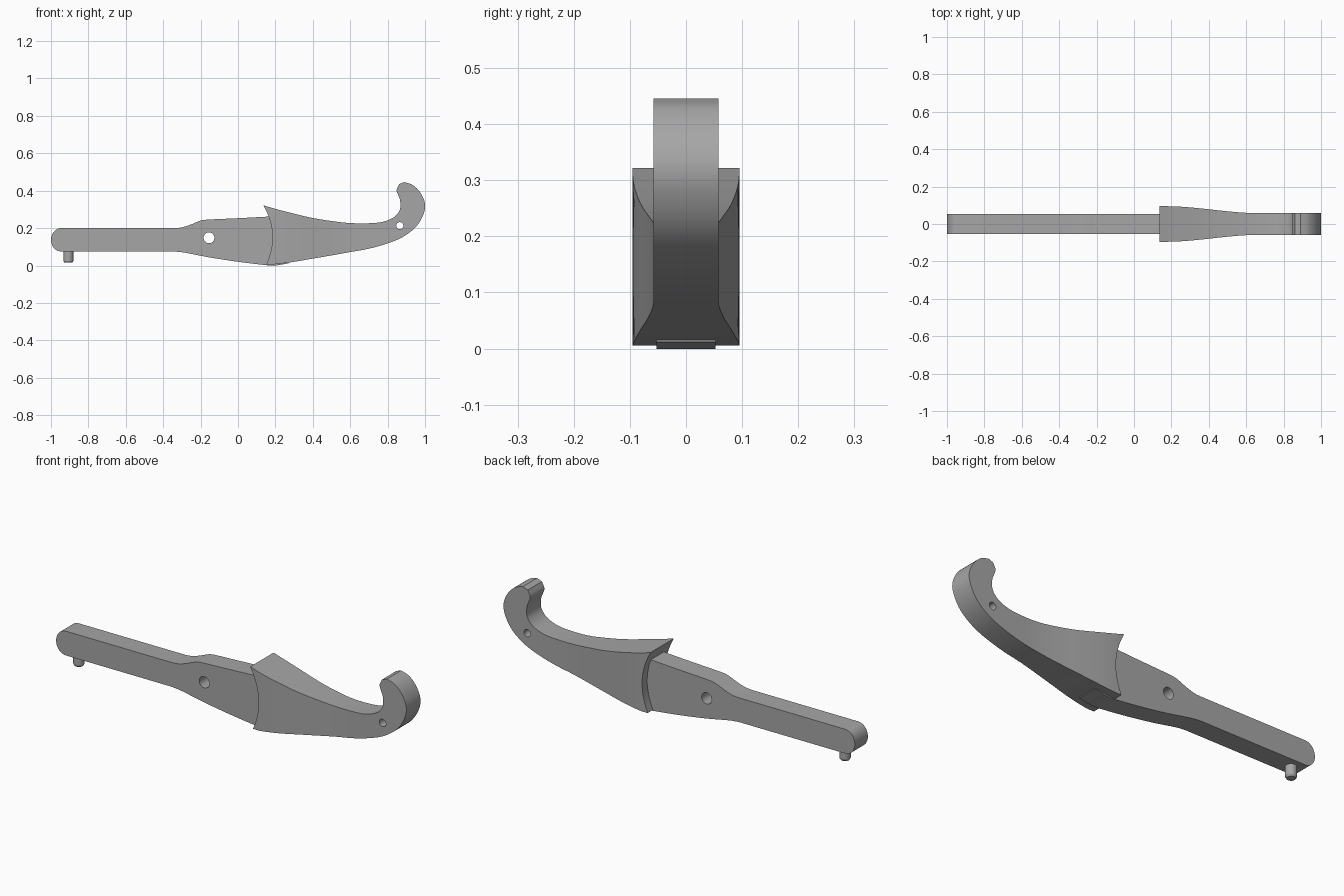
import bpy, bmesh, math
from mathutils import Vector

cube = bpy.data.objects.get("Cube")
if cube:
    bpy.data.objects.remove(cube, do_unlink=True)

# Single grey finish
grey = bpy.data.materials.new("plain grey")
grey.use_nodes = True
grey.diffuse_color = (0.38, 0.38, 0.38, 1)
grey.node_tree.nodes["Principled BSDF"].inputs["Base Color"].default_value = (0.38, 0.38, 0.38, 1)


def make_object(name, bm):
    bmesh.ops.recalc_face_normals(bm, faces=bm.faces)
    mesh = bpy.data.meshes.new(name)
    bm.to_mesh(mesh)
    bm.free()
    obj = bpy.data.objects.new(name, mesh)
    bpy.context.collection.objects.link(obj)
    mesh.materials.append(grey)
    return obj


def select(obj):
    bpy.ops.object.select_all(action='DESELECT')
    obj.select_set(True)
    bpy.context.view_layer.objects.active = obj


def smooth(obj, angle=30):
    select(obj)
    bpy.ops.object.shade_smooth_by_angle(angle=math.radians(angle))


def spline(points, steps):
    """Catmull-Rom curve through the points."""
    pts = [Vector(p) for p in points]
    pts = [2 * pts[0] - pts[1]] + pts + [2 * pts[-1] - pts[-2]]
    out = []
    for a, b, c, d in zip(pts, pts[1:], pts[2:], pts[3:]):
        for k in range(steps):
            t = k / steps
            out.append(0.5 * (2 * b + (c - a) * t + (2 * a - 5 * b + 4 * c - d) * t * t
                              + (3 * b - a - 3 * c + d) * t ** 3))
    return out + [pts[-2]]


def drill(obj, x, z, radius):
    """Cut a round hole through the part from front to back."""
    bpy.ops.mesh.primitive_cylinder_add(vertices=32, radius=radius, depth=1, location=(x, 0, z),
                                        rotation=(math.pi / 2, 0, 0))
    cutter = bpy.context.object
    cutter.name = "hole_cutter"
    cutter.hide_render = True
    cutter.data.materials.append(grey)
    mod = obj.modifiers.new("hole", 'BOOLEAN')
    mod.operation = 'DIFFERENCE'
    mod.solver = 'EXACT'
    mod.object = cutter
    select(obj)
    bpy.ops.object.modifier_apply(modifier=mod.name)
    bpy.data.objects.remove(cutter, do_unlink=True)


# Arm: flat bar with a rounded end and a thicker pivot area
top = spline([(-.34, .2), (-.3, .204), (-.25, .22), (-.2, .24), (-.15, .246), (0, .253), (.17, .262)], 4)
bottom = spline([(.27, .012), (.2, 0), (.15, .002), (0, .02), (-.15, .043), (-.28, .068), (-.34, .075)], 4)
cap = [(-.945 - .055 * math.sin(a), .1375 - .0625 * math.cos(a))
       for a in (math.pi * i / 20 for i in range(21))]
outline = [*cap, *top, (.27, .2), *bottom]
bm = bmesh.new()
face = bm.faces.new([bm.verts.new((p[0], -.053, p[1])) for p in outline])
moved = bmesh.ops.extrude_face_region(bm, geom=[face])
bmesh.ops.translate(bm, vec=(0, .106, 0),
                    verts=[v for v in moved["geom"] if isinstance(v, bmesh.types.BMVert)])
arm = make_object("arm", bm)
drill(arm, -.155, .148, .029)
smooth(arm)


# Hooked tail: wide at the front collar, narrowing to the curled hook
def half_width(x):
    t = min(max((x - .17) / .5, 0), 1)
    return .095 - .037 * t * t * (3 - 2 * t)


# Each station pairs a point on the outer edge with one on the inner edge
stations = [(.152, .006, .136, .322), (.2, .007, .2, .303), (.3, .02, .3, .277), (.4, .037, .4, .254),
            (.5, .054, .5, .238), (.6, .072, .6, .227), (.7, .09, .7, .226), (.8, .118, .77, .233),
            (.88, .152, .825, .253), (.95, .205, .855, .28), (.99, .27, .868, .31),
            (1, .33, .866, .35), (.975, .39, .855, .38), (.935, .43, .848, .405), (.89, .446, .862, .436)]
ACROSS = 10
bm = bmesh.new()
rings = []
for s in spline(stations, 4):
    outer, inner = Vector((s[0], s[1])), Vector((s[2], s[3]))
    near, far = [], []
    for j in range(ACROSS + 1):
        t = j / ACROSS
        p = outer.lerp(inner, t)
        # Scoop the collar edge
        p.x += .16 * t * (1 - t) * min(max((.3 - p.x) / .155, 0), 1)
        w = half_width(p.x)
        near.append(bm.verts.new((p.x, -w, p.y)))
        far.append(bm.verts.new((p.x, w, p.y)))
    rings.append(near + far[::-1])
for a, b in zip(rings, rings[1:]):
    for j in range(len(a)):
        k = (j + 1) % len(a)
        bm.faces.new((a[j], a[k], b[k], b[j]))
for ring in (rings[0], rings[-1]):
    for j in range(ACROSS):
        bm.faces.new((ring[j], ring[j + 1], ring[-2 - j], ring[-1 - j]))
tail = make_object("hooked_tail", bm)
drill(tail, .865, .213, .019)
smooth(tail)

# Peg: short round pin with a chamfered tip under the arm end
bm = bmesh.new()
profile = [(0, .09), (.027, .09), (.027, .025), (.021, .015), (0, .015)]
edge = [bm.verts.new((r - .907, 0, z)) for r, z in profile]
edges = [bm.edges.new(pair) for pair in zip(edge, edge[1:])]
bmesh.ops.spin(bm, geom=edge + edges, cent=(-.907, 0, 0), axis=(0, 0, 1), angle=math.tau, steps=32)
bmesh.ops.remove_doubles(bm, verts=bm.verts, dist=.0001)
smooth(make_object("peg", bm))
